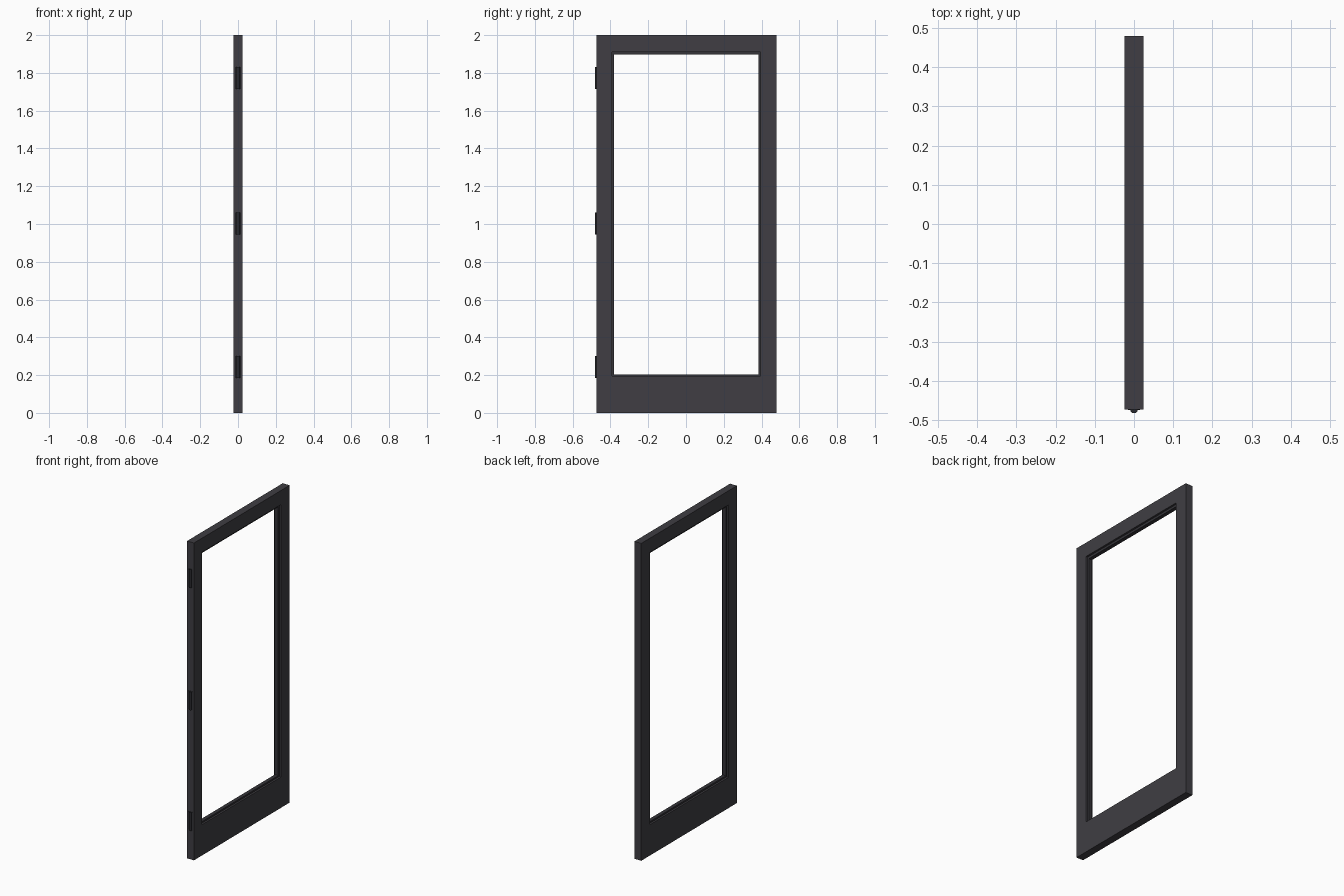
import bpy, bmesh

cube = bpy.data.objects.get("Cube")
if cube:
    bpy.data.objects.remove(cube, do_unlink=True)


def material(name, rgb):
    m = bpy.data.materials.new(name)
    m.use_nodes = True
    colour = (*rgb, 1)
    m.diffuse_color = colour
    m.node_tree.nodes["Principled BSDF"].inputs["Base Color"].default_value = colour
    return m


frame_mat = material("charcoal_frame", (0.05, 0.048, 0.056))
bead_mat = material("dark_bead", (0.035, 0.034, 0.04))
hinge_mat = material("black_hinge", (0.022, 0.022, 0.026))


def finish(bm, name, mat):
    bmesh.ops.recalc_face_normals(bm, faces=bm.faces)
    mesh = bpy.data.meshes.new(name)
    bm.to_mesh(mesh)
    bm.free()
    mesh.materials.append(mat)
    ob = bpy.data.objects.new(name, mesh)
    bpy.context.collection.objects.link(ob)
    return ob


def ring(name, outer, inner, half, mat):
    """Rectangular ring in the YZ plane; rectangles are (y0, y1, z0, z1)."""
    bm = bmesh.new()

    def loop(rect, x):
        y0, y1, z0, z1 = rect
        return [bm.verts.new((x, y, z)) for y, z in ((y0, z0), (y1, z0), (y1, z1), (y0, z1))]

    loops = [loop(outer, half), loop(inner, half), loop(inner, -half), loop(outer, -half)]
    for a, b in zip(loops, loops[1:] + loops[:1]):
        for i in range(4):
            j = (i + 1) % 4
            bm.faces.new((a[i], a[j], b[j], b[i]))
    return finish(bm, name, mat)


# Door leaf and the recessed glazing bead lining its opening
opening = (-0.391, 0.394, 0.194, 1.911)
ring("door_frame", (-0.473, 0.48, 0, 2), opening, 0.024, frame_mat)
ring("glazing_bead", opening, (-0.38, 0.383, 0.204, 1.897), 0.012, bead_mat)

# Hinges along the front edge: a knuckle barrel and a thin leaf plate
for label, z in (("lower", 0.242), ("middle", 1.002), ("upper", 1.772)):
    bm = bmesh.new()
    bmesh.ops.create_cone(bm, cap_ends=True, segments=16, radius1=0.01, radius2=0.01, depth=0.116)
    barrel = finish(bm, label + "_hinge_barrel", hinge_mat)
    barrel.location = (0, -0.473, z)
    bpy.context.view_layer.objects.active = barrel
    barrel.select_set(True)
    bpy.ops.object.shade_smooth_by_angle()
    barrel.select_set(False)

    bm = bmesh.new()
    bmesh.ops.create_cube(bm, size=1)
    bmesh.ops.scale(bm, vec=(0.03, 0.003, 0.116), verts=bm.verts)
    leaf = finish(bm, label + "_hinge_leaf", hinge_mat)
    leaf.location = (0, -0.473, z)
